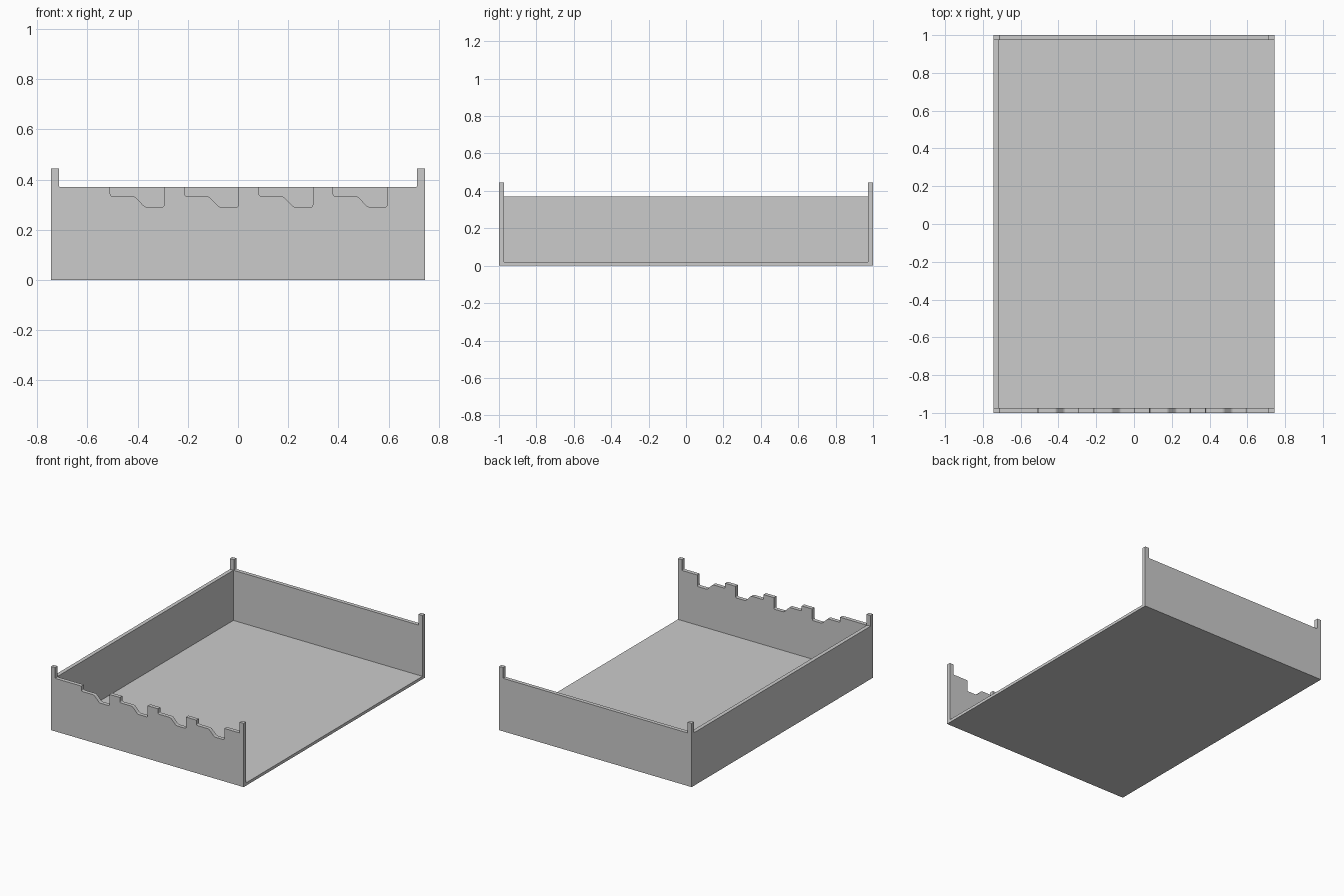
import bpy
import bmesh
from mathutils import Vector

cube = bpy.data.objects.get("Cube")
if cube:
    bpy.data.objects.remove(cube, do_unlink=True)

W, L, T = 0.744, 1.0, 0.027      # half width, half length, panel thickness
FLOOR, WALL, POST = 0.02, 0.37, 0.445
POST_W = 0.031

grey = bpy.data.materials.new("plain grey")
grey.use_nodes = True
COLOUR = (0.6, 0.6, 0.6, 1)
grey.diffuse_color = COLOUR
grey.node_tree.nodes["Principled BSDF"].inputs["Base Color"].default_value = COLOUR


def finish(name, bm):
    bmesh.ops.recalc_face_normals(bm, faces=bm.faces)
    mesh = bpy.data.meshes.new(name)
    bm.to_mesh(mesh)
    bm.free()
    mesh.materials.append(grey)
    obj = bpy.data.objects.new(name, mesh)
    bpy.context.collection.objects.link(obj)
    return obj


def box(name, low, high):
    bm = bmesh.new()
    bmesh.ops.create_cube(bm, size=1)
    low, high = Vector(low), Vector(high)
    for v in bm.verts:
        v.co = (low + high) / 2 + v.co * (high - low)
    return finish(name, bm)


def rounded(before, corner, after, radius=0.01, steps=4):
    """Replace a profile corner with a short curve."""
    a, c, b = Vector(before), Vector(corner), Vector(after)
    p = c + (a - c).normalized() * radius
    q = c + (b - c).normalized() * radius
    return [p.lerp(c, i / steps).lerp(c.lerp(q, i / steps), i / steps)
            for i in range(steps + 1)]


def notch(x):
    """Stepped slot cut into the top edge, starting at x."""
    pts = [(x, WALL), (x, 0.334), (x + 0.096, 0.334),
           (x + 0.139, 0.29), (x + 0.215, 0.29), (x + 0.215, WALL)]
    out = [pts[0]]
    for i in range(1, len(pts) - 1):
        out += rounded(*pts[i - 1:i + 2])
    return out + [pts[-1]]


def end_panel(name, y, notch_starts):
    """Upright panel with a post at each corner."""
    inner = W - POST_W
    profile = [(-W, 0), (-W, POST), (-inner, POST)]
    profile += rounded((-inner, POST), (-inner, WALL), (0, WALL), 0.005)
    for x in notch_starts:
        profile += notch(x)
    profile += rounded((0, WALL), (inner, WALL), (inner, POST), 0.005)
    profile += [(inner, POST), (W, POST), (W, 0)]
    bm = bmesh.new()
    face = bm.faces.new([bm.verts.new((p[0], y, p[1])) for p in profile])
    ext = bmesh.ops.extrude_face_region(bm, geom=[face])
    verts = [g for g in ext["geom"] if isinstance(g, bmesh.types.BMVert)]
    bmesh.ops.translate(bm, verts=verts, vec=(0, T, 0))
    return finish(name, bm)


# End panels: the front one carries four slots
end_panel("front_panel", -L, [-0.509 + i * 0.296 for i in range(4)])
end_panel("back_panel", L - T, [])

# Floor and the single side wall; the +x side stays open
box("floor", (-W, -L + T, 0), (W, L - T, FLOOR))
box("right_wall", (-W, -L + T, FLOOR), (-W + T, L - T, WALL))
